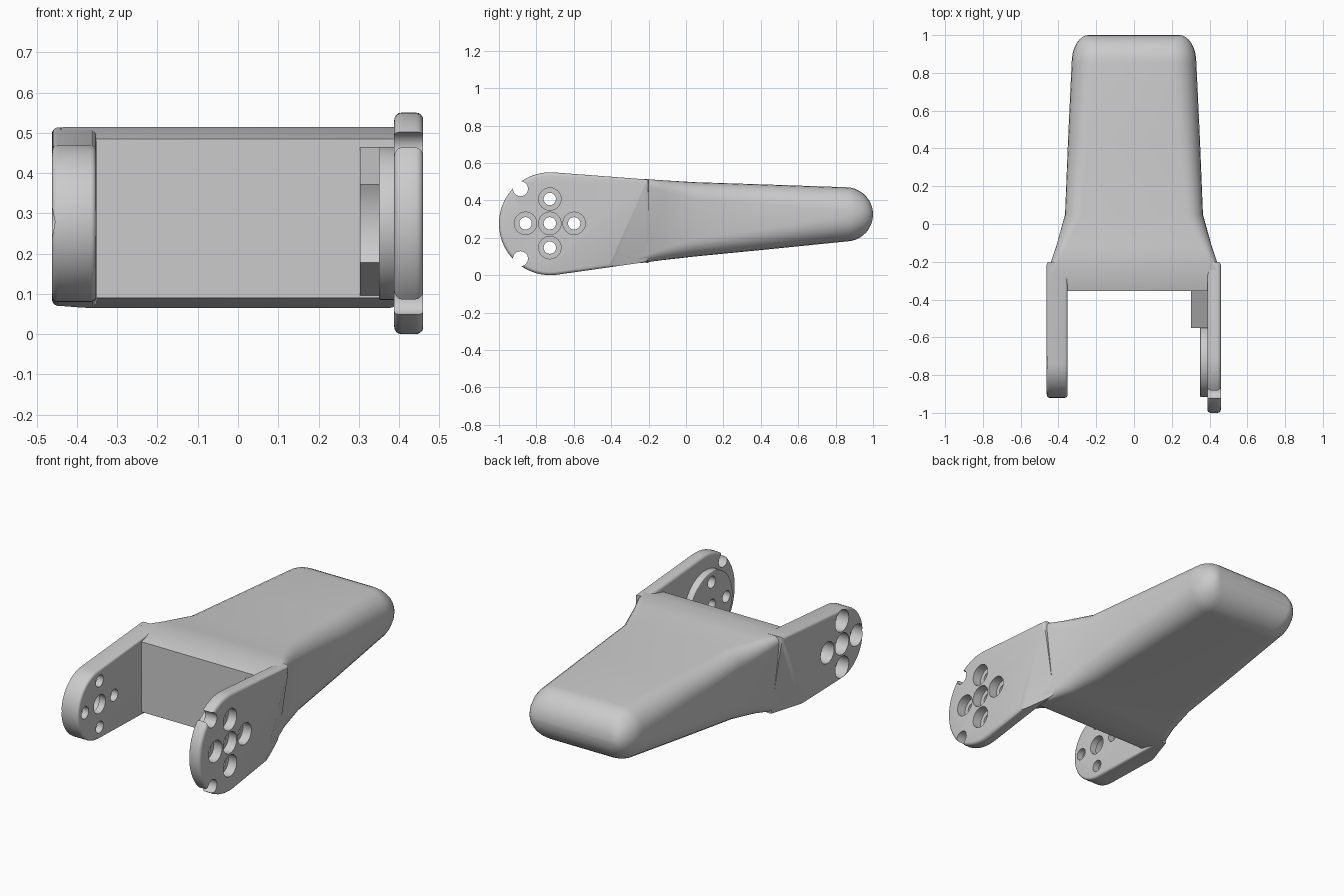
import bpy, bmesh, math
from mathutils import Vector
from mathutils.geometry import convex_hull_2d

if "Cube" in bpy.data.objects:
    bpy.data.objects.remove(bpy.data.objects["Cube"], do_unlink=True)

grey = bpy.data.materials.new("light_grey")
grey.use_nodes = True
grey.diffuse_color = (0.6, 0.6, 0.6, 1)
grey.node_tree.nodes["Principled BSDF"].inputs["Base Color"].default_value = (0.6, 0.6, 0.6, 1)

HUB = (-0.725, 0.275)          # hinge axis (y, z)


def finish(name, bm):
    bmesh.ops.recalc_face_normals(bm, faces=bm.faces)
    me = bpy.data.meshes.new(name)
    bm.to_mesh(me)
    bm.free()
    me.materials.append(grey)
    ob = bpy.data.objects.new(name, me)
    bpy.context.collection.objects.link(ob)
    return ob


def activate(ob):
    bpy.ops.object.select_all(action='DESELECT')
    ob.select_set(True)
    bpy.context.view_layer.objects.active = ob


def circle(c, r, n=64, a0=0.0, a1=None):
    """Points round a (y, z) centre; a full ring unless a1 is given."""
    step = 2 * math.pi / n if a1 is None else (a1 - a0) / (n - 1)
    return [(c[0] + r * math.cos(a0 + i * step), c[1] + r * math.sin(a0 + i * step)) for i in range(n)]


def add_prism(bm, pts, x0, x1):
    f = bm.faces.new([bm.verts.new((x0, y, z)) for y, z in pts])
    ext = bmesh.ops.extrude_face_region(bm, geom=[f])
    bmesh.ops.translate(bm, vec=(x1 - x0, 0, 0),
                        verts=[g for g in ext["geom"] if isinstance(g, bmesh.types.BMVert)])


def prism(name, pts, x0, x1, bevel=0.0, trim_side=0):
    """Extruded profile with rounded rims, optionally trimmed on the slanted shoulder plane."""
    bm = bmesh.new()
    add_prism(bm, pts, x0, x1)
    if bevel:
        rims = [e for e in bm.edges if abs(e.verts[0].co.x - e.verts[1].co.x) < 1e-6]
        bmesh.ops.bevel(bm, geom=rims, offset=bevel, segments=4, profile=0.5, affect='EDGES')
    if trim_side:
        s = trim_side
        a = Vector((0.46 * s, -0.23, 0.45))
        n = (Vector((0.46 * s, -0.39, 0.10)) - a).cross(Vector((0.367 * s, 0.04, 0.45)) - a)
        if n.x * s < 0:
            n = -n
        bmesh.ops.bisect_plane(bm, geom=bm.verts[:] + bm.edges[:] + bm.faces[:],
                               plane_co=a, plane_no=n, clear_outer=True)
        bmesh.ops.holes_fill(bm, edges=[e for e in bm.edges if e.is_boundary])
    return finish(name, bm)


def drill(ob, centres, r, x0, x1):
    """Cut round holes along x."""
    bm = bmesh.new()
    for c in centres:
        add_prism(bm, circle(c, r, 32), x0, x1)
    cutter = finish("cutter", bm)
    cutter.hide_render = True
    mod = ob.modifiers.new("holes", 'BOOLEAN')
    mod.operation, mod.solver, mod.object = 'DIFFERENCE', 'EXACT', cutter
    activate(ob)
    bpy.ops.object.modifier_apply(modifier=mod.name)
    bpy.data.objects.remove(cutter, do_unlink=True)


def arm_outline(radius, ends):
    pts = circle(HUB, radius, 72) + ends
    return [pts[i] for i in convex_hull_2d(pts)]


def section(y, top, bottom, z0, z1, r, n=7):
    """Rounded trapezoid across the body: half widths at top and bottom, heights and corner radius."""
    out = []
    for k, (sx, sz) in enumerate([(1, 1), (-1, 1), (-1, -1), (1, -1)]):
        for i in range(n):
            a = math.pi / 2 * (k + i / (n - 1))
            z = (z1 - r if sz > 0 else z0 + r) + r * math.sin(a)
            hw = bottom + (top - bottom) * (z - z0) / max(z1 - z0, 1e-6)
            out.append((sx * (hw - r) + r * math.cos(a), y, z))
    return out


# Body: tapering loft with a chamfered front lip and a fully rounded far end
sections = [section(-0.355, 0.457, 0.447, 0.090, 0.485, 0.02),
            section(-0.24, 0.457, 0.405, 0.065, 0.515, 0.03),
            section(-0.12, 0.418, 0.378, 0.081, 0.507, 0.06),
            section(0.05, 0.366, 0.362, 0.100, 0.497, 0.09),
            section(0.45, 0.349, 0.349, 0.139, 0.484, 0.11)]
for i in range(10):
    a = math.radians(88) * i / 9
    half = 0.145 * math.cos(a)
    w = 0.33 - 0.09 * (1 - math.cos(a))
    sections.append(section(0.855 + 0.145 * math.sin(a), w, w, 0.325 - half, 0.325 + half,
                            min(0.125, half * 0.95)))
bm = bmesh.new()
rings = [[bm.verts.new(p) for p in s] for s in sections]
for ra, rb in zip(rings, rings[1:]):
    for i in range(len(ra)):
        j = (i + 1) % len(ra)
        bm.faces.new((ra[i], ra[j], rb[j], rb[i]))
bm.faces.new(rings[0])
bm.faces.new(rings[-1])
body = finish("body", bm)

# Hinge arms: large disc plate on the left, narrower rounded arm on the right
left_arm = prism("left_arm", arm_outline(0.275, [(-0.2, 0.511), (-0.2, 0.072)]), 0.388, 0.46, 0.018, 1)
right_arm = prism("right_arm", arm_outline(0.195, [(-0.2, 0.513), (-0.2, 0.066)]), -0.462, -0.352, 0.014, -1)

# Raised hub inside the left arm, and the curved stop block behind it
left_hub = prism("left_hub", circle(HUB, 0.19), 0.35, 0.40, 0.004)
arc = circle(HUB, 0.20, 16, -math.radians(29), math.radians(29))
stop_block = prism("stop_block", [(-0.34, 0.47), (-0.34, 0.09)] + arc, 0.303, 0.40)

# Bolt holes, counterbores and rim notches
centre = [(-0.728, 0.277)]
ring = circle(centre[0], 0.13, 4)
drill(left_arm, centre + ring, 0.033, 0.3, 0.5)
drill(left_arm, centre + ring, 0.06, 0.408, 0.5)
drill(left_arm, [(-0.885, 0.462), (-0.885, 0.088)], 0.04, 0.3, 0.5)
drill(left_hub, centre + ring, 0.033, 0.3, 0.5)
drill(right_arm, ring, 0.033, -0.5, -0.3)
drill(right_arm, centre, 0.052, -0.5, -0.3)
drill(right_arm, centre + ring, 0.06, -0.5, -0.39)

for ob in (body, left_arm, right_arm, left_hub, stop_block):
    activate(ob)
    bpy.ops.object.shade_smooth_by_angle(angle=math.radians(30))
